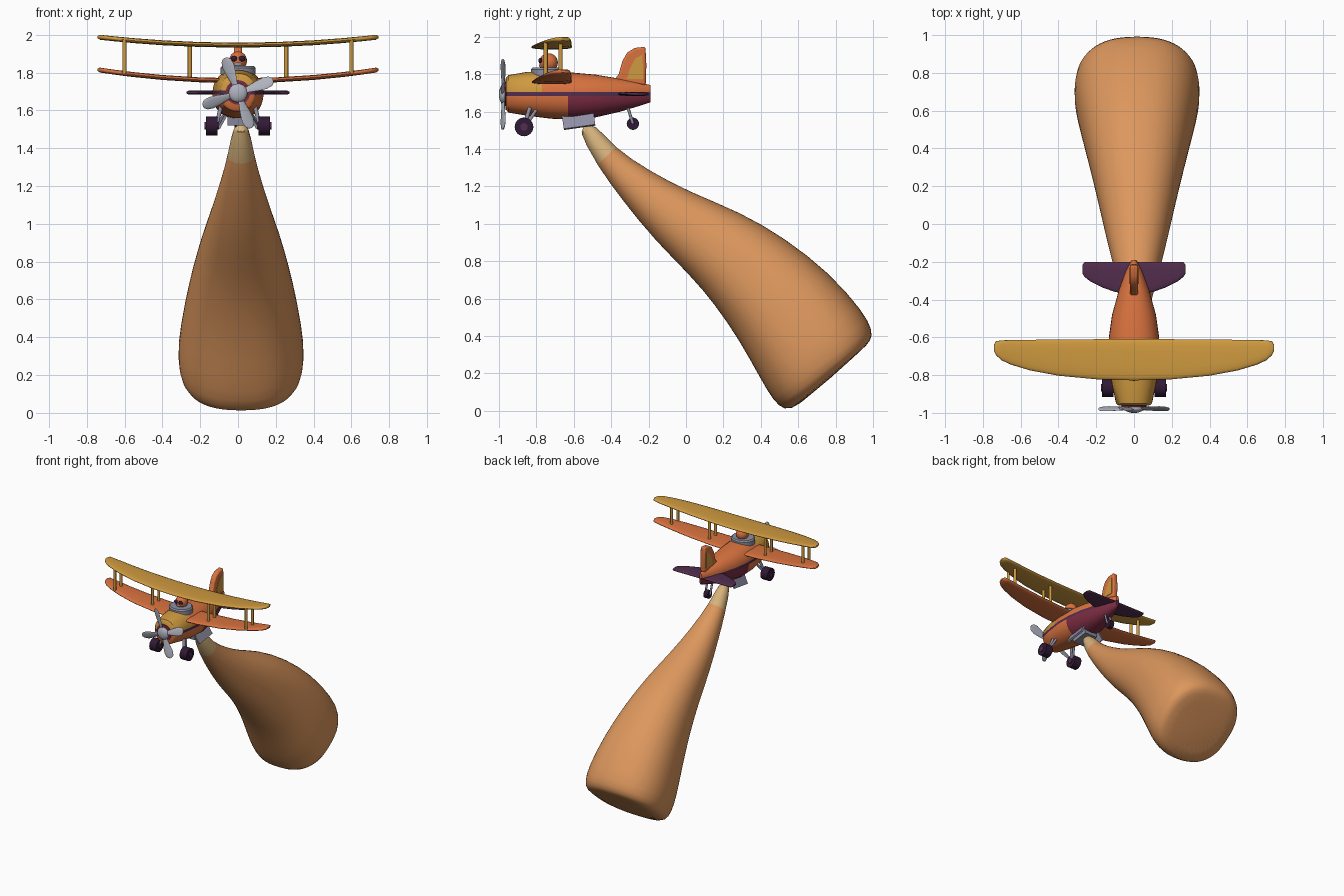
import bpy, bmesh, math
from mathutils import Vector as V, Matrix

if "Cube" in bpy.data.objects:
    bpy.data.objects.remove(bpy.data.objects["Cube"])


def mat(name, r, g, b):
    m = bpy.data.materials.new(name)
    m.diffuse_color = (r, g, b, 1)
    m.use_nodes = True
    m.node_tree.nodes["Principled BSDF"].inputs["Base Color"].default_value = m.diffuse_color
    return m


YELLOW = mat("golden yellow", 0.62, 0.32, 0.05)
ORANGE = mat("orange", 0.70, 0.17, 0.05)
PURPLE = mat("purple", 0.085, 0.026, 0.075)
CRIMSON = mat("crimson", 0.20, 0.025, 0.055)
GREY = mat("grey metal", 0.27, 0.27, 0.36)
LIGHT = mat("light grey", 0.43, 0.45, 0.52)
RUBBER = mat("dark rubber", 0.03, 0.01, 0.035)
DUST = mat("dust brown", 0.72, 0.31, 0.11)
TAN = mat("pale tan", 0.68, 0.45, 0.20)


def finish(name, bm, mats, angle=40):
    bmesh.ops.recalc_face_normals(bm, faces=bm.faces[:])
    me = bpy.data.meshes.new(name)
    bm.to_mesh(me)
    bm.free()
    for m in mats:
        me.materials.append(m)
    ob = bpy.data.objects.new(name, me)
    bpy.context.collection.objects.link(ob)
    bpy.ops.object.select_all(action='DESELECT')
    ob.select_set(True)
    bpy.context.view_layer.objects.active = ob
    bpy.ops.object.shade_smooth_by_angle(angle=math.radians(angle))
    return ob


def ring(c, u, v, n=24, e=2.0):
    """Superellipse loop around c with half axes u and v."""
    pw = lambda t: math.copysign(abs(t) ** (2 / e), t)
    return [V(c) + V(u) * pw(math.cos(2 * math.pi * i / n)) + V(v) * pw(math.sin(2 * math.pi * i / n))
            for i in range(n)]


def loft(rings):
    bm = bmesh.new()
    loops = [[bm.verts.new(p) for p in r] for r in rings]
    n = len(loops[0])
    for a, b in zip(loops, loops[1:]):
        for i in range(n):
            bm.faces.new((a[i], a[(i + 1) % n], b[(i + 1) % n], b[i]))
    bm.faces.new(loops[0])
    bm.faces.new(loops[-1])
    return bm


def rod(name, a, b, r, m, r2=None, n=12):
    a, b = V(a), V(b)
    q = (b - a).to_track_quat('Z', 'Y')
    u, v = q @ V((1, 0, 0)), q @ V((0, 1, 0))
    return finish(name, loft([ring(a, u * r, v * r, n), ring(b, u * (r2 or r), v * (r2 or r), n)]), [m])


def ball(name, c, r, m, scale=(1, 1, 1)):
    bm = bmesh.new()
    bmesh.ops.create_uvsphere(bm, u_segments=20, v_segments=12, radius=r,
                              matrix=Matrix.Translation(c) @ Matrix.Diagonal((*scale, 1)))
    return finish(name, bm, [m], 60)


def box(name, c, size, m, rx=0, ry=0):
    bm = bmesh.new()
    bmesh.ops.create_cube(bm, size=1, matrix=Matrix.Translation(c) @ Matrix.Rotation(rx, 4, 'X')
                          @ Matrix.Rotation(ry, 4, 'Y') @ Matrix.Diagonal((*size, 1)))
    return finish(name, bm, [m])


def plate(name, pts, half, m, bevel=0.0):
    """Extrude a (y, z) outline across x."""
    bm = loft([[V((x, y, z)) for y, z in pts] for x in (-half, half)])
    ob = finish(name, bm, [m])
    if bevel:
        md = ob.modifiers.new("bevel", 'BEVEL')
        md.width, md.segments = bevel, 3
    return ob


# Fuselage: y, half width, top z, bottom z
body = [(-.962, .08, 1.78, 1.61), (-.95, .095, 1.795, 1.595), (-.85, .117, 1.812, 1.578),
        (-.72, .135, 1.817, 1.562), (-.60, .133, 1.808, 1.556), (-.48, .116, 1.797, 1.57),
        (-.35, .08, 1.775, 1.60), (-.25, .044, 1.755, 1.63), (-.19, .012, 1.742, 1.65)]
bm = loft([ring((0, y, (t + b) / 2), (w, 0, 0), (0, 0, (t - b) / 2), 32, 2.2) for y, w, t, b in body])
for co, no in (((0, 0, 1.684), (0, 0, 1)), ((0, 0, 1.704), (0, 0, 1)),
               ((0, -.77, 0), (0, 1, 0)), ((0, -.63, 0), (0, 1, 0))):
    bmesh.ops.bisect_plane(bm, geom=bm.verts[:] + bm.edges[:] + bm.faces[:], plane_co=co, plane_no=no)
for f in bm.faces:
    c = f.calc_center_median()
    if c.z > 1.704:
        f.material_index = 0 if c.y < -.77 else 1
    elif c.z > 1.684:
        f.material_index = 2
    else:
        f.material_index = 1 if c.y < -.63 else 3
finish("fuselage", bm, [YELLOW, ORANGE, PURPLE, CRIMSON])
rod("engine_intake", (0, -.968, 1.695), (0, -.95, 1.695), .065, CRIMSON, n=24)


# Wings and tailplane: x, leading y, trailing y
def wing(name, plan, z0, rise, thick, m):
    span = plan[-1][0]
    full = [(-x, a, b) for x, a, b in reversed(plan[1:])] + plan
    rings = []
    for x, a, b in full:
        t = thick * (0.5 if abs(x) == span else 1)
        rings.append(ring((x, (a + b) / 2, z0 + rise * (x / span) ** 2), (0, (b - a) / 2, 0), (0, 0, t / 2), 20, 2.6))
    return finish(name, loft(rings), [m], 50)


plan = [(0, -.828, -.61), (.2, -.822, -.61), (.4, -.803, -.612), (.55, -.775, -.613), (.65, -.745, -.614),
        (.70, -.722, -.616), (.73, -.695, -.62), (.742, -.67, -.64)]
wing("upper_wing", plan, 1.945, .043, .026, YELLOW)
wing("lower_wing", plan, 1.757, .058, .026, ORANGE)
wing("tailplane", [(0, -.375, -.2), (.1, -.36, -.2), (.17, -.335, -.2), (.23, -.305, -.2), (.262, -.28, -.202),
                   (.272, -.265, -.215)], 1.694, 0, .02, PURPLE)
for s in (-1, 1):
    for x in (.255, .60):
        for y in (-.75, -.67):
            k = (x / .742) ** 2
            rod("wing_strut", (s * x, y, 1.757 + .058 * k), (s * x, y, 1.945 + .043 * k), .011, YELLOW)

# Tail fin with inset rudder panel
plate("tail_fin", [(-.39, 1.76), (-.36, 1.80), (-.34, 1.87), (-.315, 1.915), (-.275, 1.94), (-.217, 1.947),
                   (-.212, 1.85), (-.215, 1.74)], .022, ORANGE, .012)
plate("rudder_panel", [(-.315, 1.775), (-.30, 1.83), (-.27, 1.885), (-.232, 1.905), (-.23, 1.775)], .0245, YELLOW)

# Propeller
hub = V((0, -.978, 1.692))
for k in range(4):
    a = math.radians(20 + 90 * k)
    d, t = V((math.cos(a), 0, math.sin(a))), V((-math.sin(a), 0, math.cos(a)))
    u = (t + V((0, .4, 0))).normalized()
    v = d.cross(u) * .005
    finish("propeller_blade", loft([ring(hub + d * r, u * w, v, 12) for r, w in
           ((.02, .012), (.06, .018), (.11, .029), (.15, .034), (.18, .029), (.193, .018), (.198, .007))]), [LIGHT], 60)
ball("propeller_hub", hub, .05, LIGHT, (1, .45, 1))

# Cockpit rim, windshield and pilot
bm = loft([ring((0, -.745, z), (.093 * k, 0, 0), (0, .085 * k, 0), 28) for z, k in ((1.79, 1), (1.825, 1), (1.835, .9))])
finish("cockpit_rim", bm, [GREY])
ball("pilot_head", (0, -.735, 1.862), .05, ORANGE, (.95, 1, 1))
for s in (-1, 1):
    ball("goggle", (s * .021, -.778, 1.873), .018, RUBBER, (1, .6, .8))
ball("pilot_jaw", (0, -.772, 1.845), .022, LIGHT, (1, .6, .5))

# Landing gear
for s in (-1, 1):
    rod("front_wheel", (s * .108, -.866, 1.518), (s * .17, -.866, 1.518), .05, RUBBER, n=24)
    rod("wheel_hub", (s * .10, -.866, 1.518), (s * .176, -.866, 1.518), .02, PURPLE, n=16)
    rod("wheel_leg", (s * .09, -.835, 1.62), (s * .115, -.866, 1.518), .011, GREY)
    rod("wheel_brace", (s * .085, -.80, 1.61), (s * .115, -.85, 1.535), .009, GREY)
rod("tail_wheel", (-.018, -.284, 1.535), (.018, -.284, 1.535), .033, RUBBER, n=20)
for s in (-1, 1):
    rod("tail_wheel_leg", (s * .022, -.31, 1.62), (s * .022, -.284, 1.535), .008, GREY)

# Hopper under the belly with two open doors
box("hopper", (0, -.575, 1.56), (.11, .14, .06), GREY, rx=.14)
for s in (-1, 1):
    box("hopper_door", (s * .078, -.575, 1.56), (.014, .17, .10), GREY, rx=.14, ry=-s * .5)

# Dust plume: upper edge (y, z), lower edge (y, z), half width
plume = [(-.49, 1.545, -.595, 1.535, .04), (-.39, 1.41, -.476, 1.31, .068), (-.19, 1.28, -.342, 1.128, .112),
         (.02, 1.17, -.166, .909, .162), (.29, 1.064, .02, .727, .212), (.53, .925, .155, .567, .256),
         (.77, .738, .29, .369, .302), (.95, .53, .40, .165, .337), (1.0, .43, .466, .055, .33),
         (.99, .375, .523, .0, .305), (.945, .33, .60, .02, .235)]
rings = [ring((.016, (a + c) / 2, (b + d) / 2), (w, 0, 0), (0, (a - c) / 2, (b - d) / 2), 32, 2 + .05 * i)
         for i, (a, b, c, d, w) in enumerate(plume)]
bm = loft(rings)
for f in bm.faces:
    c = f.calc_center_median()
    f.material_index = 1 if c.z - c.y > 1.793 else 0
ob = finish("dust_plume", bm, [DUST, TAN], 80)
ob.modifiers.new("smooth", 'SUBSURF').levels = 1
